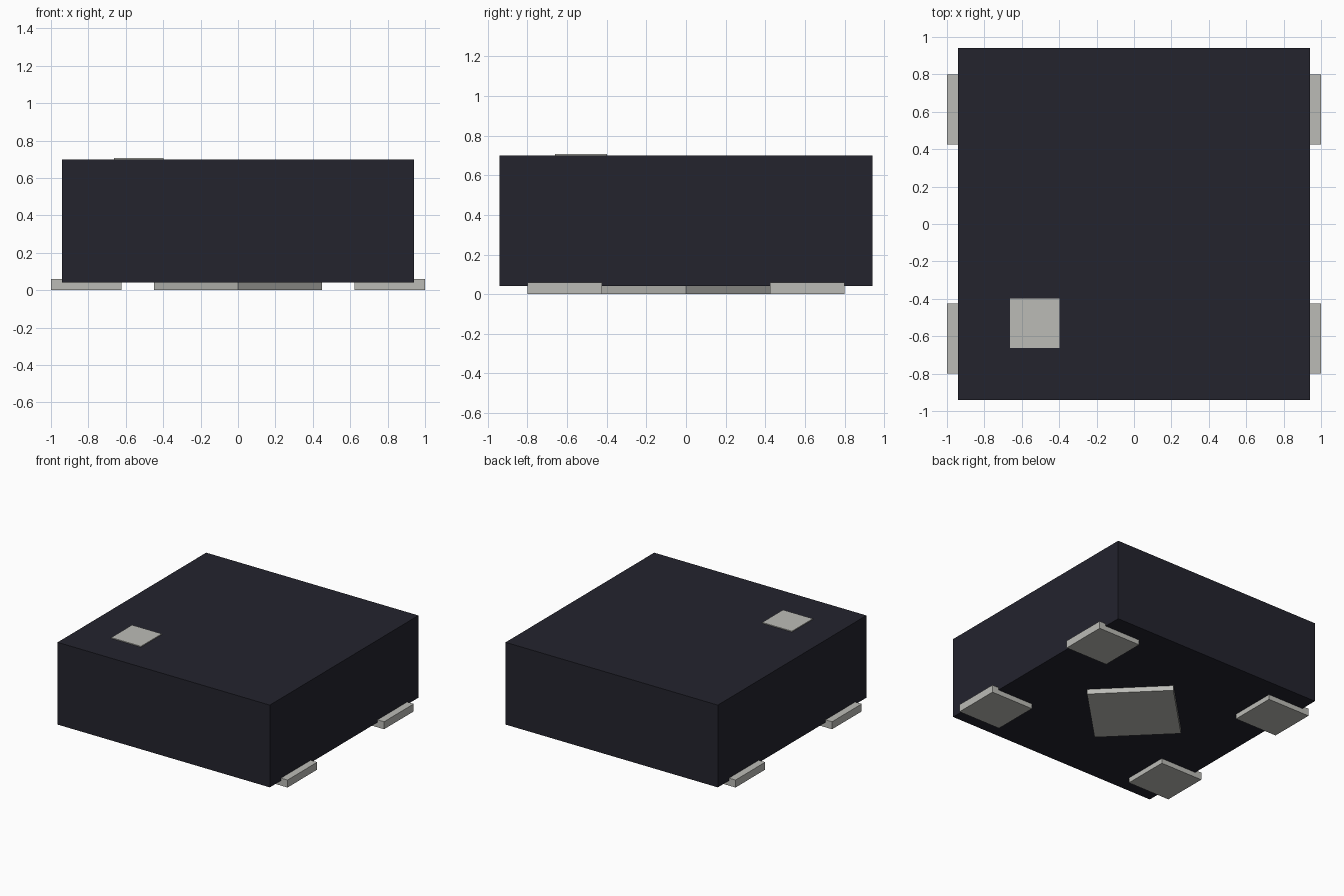
import bpy
import math

cube = bpy.data.objects.get("Cube")
if cube:
    bpy.data.objects.remove(cube, do_unlink=True)


def material(name, rgb):
    mat = bpy.data.materials.new(name)
    mat.use_nodes = True
    colour = (*rgb, 1.0)
    mat.diffuse_color = colour
    mat.node_tree.nodes["Principled BSDF"].inputs["Base Color"].default_value = colour
    return mat


def box(name, centre, size, mat, turn=0.0):
    """Box with its size applied to the mesh, turned about z."""
    bpy.ops.mesh.primitive_cube_add(size=1, location=centre, rotation=(0, 0, turn))
    obj = bpy.context.object
    obj.name = name
    obj.scale = size
    bpy.ops.object.transform_apply(location=False, rotation=False, scale=True)
    obj.data.materials.append(mat)
    return obj


dark = material("dark_casing", (0.017, 0.017, 0.027))
metal = material("pale_metal", (0.50, 0.50, 0.47))

# Square casing, raised slightly off the ground
box("casing", (0, 0, 0.37), (1.884, 1.884, 0.66), dark)

# Thin orientation marker on the lid
box("corner_marker", (-0.53, -0.53, 0.702), (0.264, 0.264, 0.009), metal)

# Contact pads, poking out past the left and right sides
for x, side in ((-1, "right"), (1, "left")):
    for y, end in ((-1, "front"), (1, "back")):
        box(f"{end}_{side}_pad", (x * 0.811, y * 0.612, 0.03), (0.378, 0.376, 0.06), metal)

# Diamond pad in the middle of the underside
side_length = 0.45 * math.sqrt(2)
box("centre_pad", (0, 0, 0.03), (side_length, side_length, 0.06), metal, math.pi / 4)
